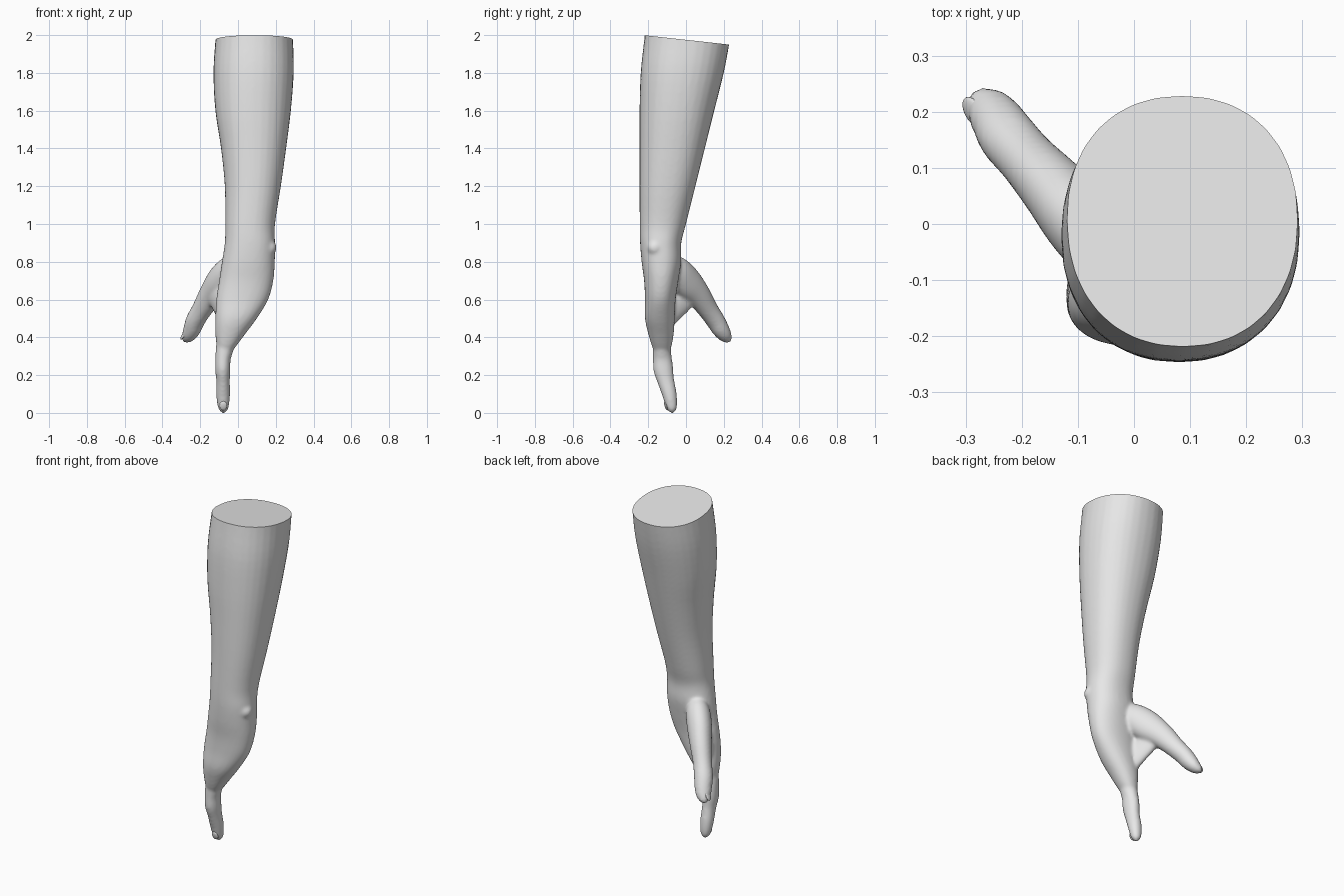
import bpy
import bmesh
import math
from mathutils import Vector, Matrix

if "Cube" in bpy.data.objects:
    bpy.data.objects.remove(bpy.data.objects["Cube"])

grey = bpy.data.materials.new("plain grey")
grey.use_nodes = True
grey.diffuse_color = (0.8, 0.8, 0.8, 1)
grey.node_tree.nodes["Principled BSDF"].inputs["Base Color"].default_value = (0.8, 0.8, 0.8, 1)


def spline(rows, steps=4):
    """Catmull-Rom interpolation of section rows."""
    out = []
    last = len(rows) - 1
    for i in range(last):
        quad = [rows[max(i - 1, 0)], rows[i], rows[i + 1], rows[min(i + 2, last)]]
        for s in range(steps):
            t = s / steps
            out.append([0.5 * (2 * b + (c - a) * t + (2 * a - 5 * b + 4 * c - d) * t ** 2
                               + (3 * b - a - 3 * c + d) * t ** 3)
                        for a, b, c, d in zip(*quad)])
    return out + [list(rows[-1])]


def loft(bm, rows, side, axis=None, power=2.0, sides=32):
    """Closed tube through rows of (x, y, z, radius along side, other radius)."""
    rows = spline(rows)
    centres = [Vector(r[:3]) for r in rows]
    rings = []
    for i, r in enumerate(rows):
        t = axis or (centres[min(i + 1, len(rows) - 1)] - centres[max(i - 1, 0)]).normalized()
        u = (side - t * side.dot(t)).normalized()
        v = t.cross(u)
        ring = []
        for k in range(sides):
            a = math.tau * k / sides
            c, s = math.cos(a), math.sin(a)
            c = math.copysign(abs(c) ** (2 / power), c)
            s = math.copysign(abs(s) ** (2 / power), s)
            ring.append(bm.verts.new(centres[i] + u * c * r[3] + v * s * r[4]))
        rings.append(ring)
    for lo, hi in zip(rings, rings[1:]):
        for k in range(sides):
            n = (k + 1) % sides
            bm.faces.new((lo[k], lo[n], hi[n], hi[k]))
    bm.faces.new(rings[0][::-1])
    bm.faces.new(rings[-1])


def finish(obj, angle):
    bpy.ops.object.select_all(action='DESELECT')
    obj.select_set(True)
    bpy.context.view_layer.objects.active = obj
    bpy.ops.object.shade_smooth_by_angle(angle=math.radians(angle))


def add_object(name, mesh):
    obj = bpy.data.objects.new(name, mesh)
    bpy.context.scene.collection.objects.link(obj)
    return obj


bm = bmesh.new()

# Forearm and palm: height, then x range and y range of each section
spans = [
    (2.08, -0.11, 0.29, -0.21, 0.25),
    (1.97, -0.12, 0.292, -0.222, 0.232),
    (1.8, -0.13, 0.295, -0.24, 0.20),
    (1.6, -0.12, 0.28, -0.246, 0.15),
    (1.4, -0.09, 0.255, -0.246, 0.10),
    (1.2, -0.07, 0.227, -0.246, 0.05),
    (1.0, -0.068, 0.196, -0.245, 0.0),
    (0.9, -0.07, 0.196, -0.243, -0.025),
    (0.8, -0.085, 0.195, -0.235, -0.025),
    (0.7, -0.1, 0.187, -0.222, -0.04),
    (0.6, -0.115, 0.16, -0.217, -0.055),
    (0.5, -0.12, 0.1, -0.217, -0.06),
    (0.42, -0.12, 0.04, -0.2, -0.065),
    (0.34, -0.11, -0.02, -0.175, -0.08),
    (0.31, -0.09, -0.05, -0.15, -0.1),
]
loft(bm, [((x0 + x1) / 2, (y0 + y1) / 2, z, (x1 - x0) / 2, (y1 - y0) / 2)
          for z, x0, x1, y0, y1 in spans],
     Vector((1, 0, 0)), Vector((0, 0, -1)), 2.2)

# Index finger
loft(bm, [
    (-0.06, -0.14, 0.48, 0.04, 0.04),
    (-0.068, -0.13, 0.36, 0.048, 0.046),
    (-0.079, -0.125, 0.29, 0.041, 0.05),
    (-0.081, -0.12, 0.23, 0.04, 0.053),
    (-0.079, -0.107, 0.17, 0.036, 0.045),
    (-0.079, -0.088, 0.1, 0.037, 0.039),
    (-0.078, -0.077, 0.04, 0.031, 0.031),
    (-0.077, -0.073, 0.012, 0.021, 0.021),
    (-0.077, -0.072, -0.003, 0.005, 0.005),
], Vector((1, 0, 0)))

# Thumb with its fleshy base
across = Vector((0.74, 0.67, 0))
loft(bm, [
    (0.0, -0.1, 0.8, 0.04, 0.05),
    (-0.04, -0.055, 0.755, 0.065, 0.08),
    (-0.09, 0.0, 0.695, 0.068, 0.088),
    (-0.14, 0.06, 0.63, 0.06, 0.072),
    (-0.19, 0.115, 0.55, 0.052, 0.056),
    (-0.225, 0.155, 0.49, 0.052, 0.05),
    (-0.242, 0.182, 0.445, 0.048, 0.046),
    (-0.26, 0.205, 0.41, 0.041, 0.036),
    (-0.278, 0.223, 0.388, 0.025, 0.022),
    (-0.288, 0.232, 0.378, 0.006, 0.006),
], across)

# Web of skin between thumb and index finger
loft(bm, [
    (-0.06, -0.12, 0.53, 0.04, 0.09),
    (-0.085, -0.06, 0.58, 0.035, 0.085),
    (-0.115, 0.0, 0.62, 0.035, 0.075),
    (-0.15, 0.06, 0.62, 0.03, 0.055),
], Vector((1, 0.5, 0)))

# Wrist bone
bmesh.ops.create_uvsphere(bm, u_segments=20, v_segments=12, radius=0.042,
                          matrix=Matrix.Translation((0.163, -0.165, 0.875)))

bmesh.ops.recalc_face_normals(bm, faces=bm.faces)
rough = bpy.data.meshes.new("rough_arm")
bm.to_mesh(rough)
bm.free()

# Fuse the parts into one skin and soften the joins
arm = add_object("forearm_and_hand", rough)
fuse = arm.modifiers.new("fuse", 'REMESH')
fuse.mode = 'VOXEL'
fuse.voxel_size = 0.009
soften = arm.modifiers.new("soften", 'SMOOTH')
soften.factor = 0.5
soften.iterations = 8
skin = bpy.data.meshes.new_from_object(arm.evaluated_get(bpy.context.evaluated_depsgraph_get()))
arm.modifiers.clear()
arm.data = skin

# Slanted flat cut at the top of the forearm
bm = bmesh.new()
bm.from_mesh(skin)
bmesh.ops.bisect_plane(bm, geom=bm.verts[:] + bm.edges[:] + bm.faces[:],
                       plane_co=(0, 0, 1.975), plane_no=(0, 0.11, 1), clear_outer=True)
bmesh.ops.holes_fill(bm, edges=[e for e in bm.edges if e.is_boundary], sides=0)
bmesh.ops.recalc_face_normals(bm, faces=bm.faces)
bm.to_mesh(skin)
bm.free()
skin.materials.clear()
skin.materials.append(grey)
finish(arm, 50)


def nail(name, centre, normal, along, width, length):
    """Thin domed plate lying on a fingertip."""
    n = Vector(normal).normalized()
    y = Vector(along)
    y = (y - n * y.dot(n)).normalized()
    frame = Matrix((y.cross(n), y, n)).transposed().to_4x4()
    m = Matrix.Translation(centre) @ frame @ Matrix.Diagonal((width, length, 0.008, 1))
    b = bmesh.new()
    bmesh.ops.create_uvsphere(b, u_segments=20, v_segments=10, radius=1, matrix=m)
    mesh = bpy.data.meshes.new(name)
    b.to_mesh(mesh)
    b.free()
    mesh.materials.append(grey)
    finish(add_object(name, mesh), 60)


nail("thumb_nail", (-0.286, 0.2, 0.414), (-0.8, -0.2, 0.5), (-0.4, 0.45, -0.6), 0.024, 0.034)
nail("index_nail", (-0.078, -0.106, 0.038), (0, -0.95, -0.3), (0, 0.3, -0.95), 0.02, 0.026)
